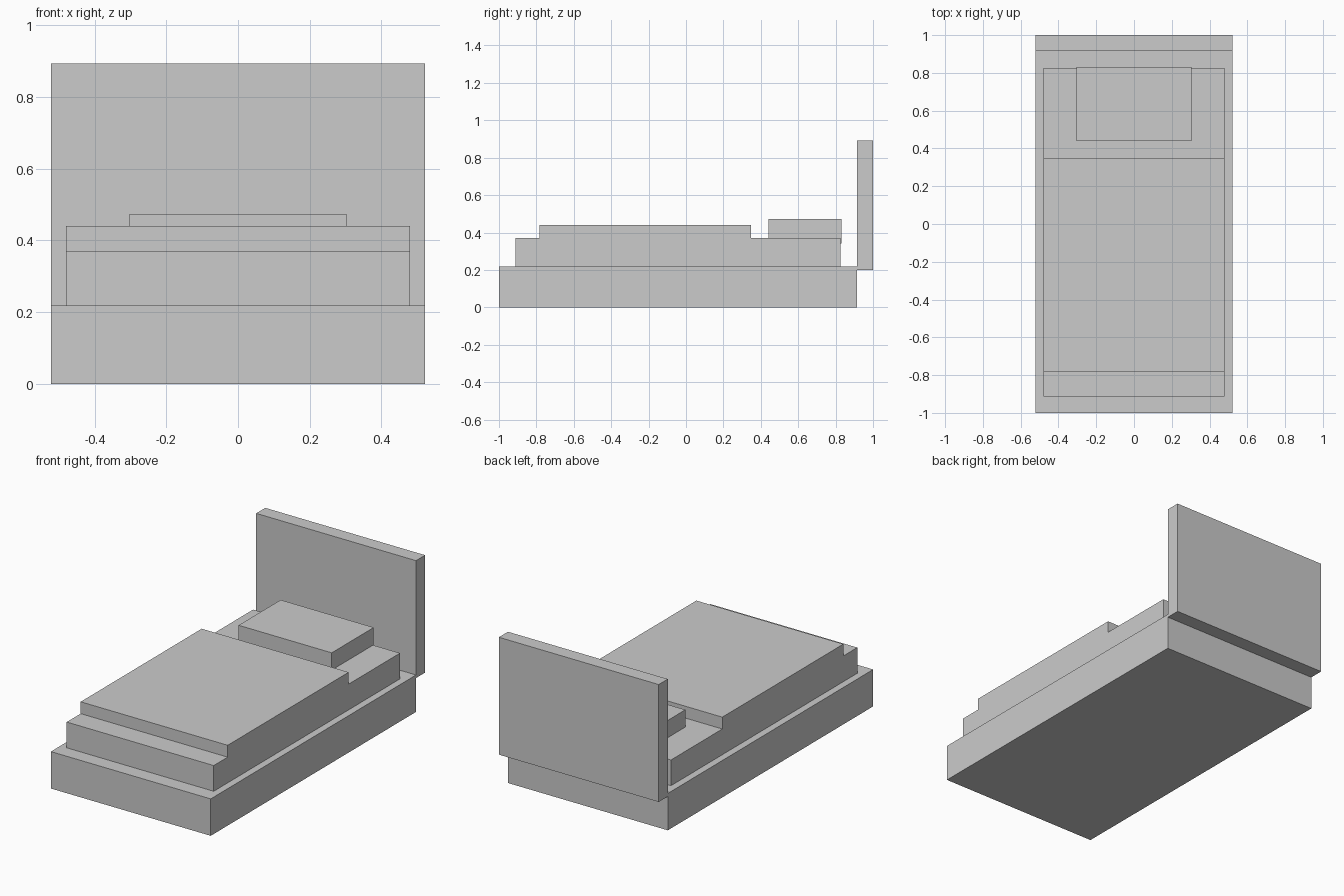
import bpy
import bmesh
from mathutils import Vector

default_cube = bpy.data.objects.get("Cube")
if default_cube:
    bpy.data.objects.remove(default_cube, do_unlink=True)

# One plain grey for every part
grey = bpy.data.materials.new("plain_grey")
grey.use_nodes = True
colour = (0.6, 0.6, 0.6, 1.0)
grey.diffuse_color = colour
grey.node_tree.nodes["Principled BSDF"].inputs["Base Color"].default_value = colour


def box(name, half_width, y_range, z_range):
    """Flat-sided block centred on x, spanning the given y and z ranges."""
    size = Vector((2 * half_width, y_range[1] - y_range[0], z_range[1] - z_range[0]))
    centre = Vector((0, sum(y_range) / 2, sum(z_range) / 2))
    bm = bmesh.new()
    bmesh.ops.create_cube(bm, size=1)
    bmesh.ops.scale(bm, vec=size, verts=bm.verts)
    bmesh.ops.translate(bm, vec=centre, verts=bm.verts)
    mesh = bpy.data.meshes.new(name)
    bm.to_mesh(mesh)
    bm.free()
    mesh.materials.append(grey)
    obj = bpy.data.objects.new(name, mesh)
    bpy.context.collection.objects.link(obj)
    return obj


# Bed frame and headboard
box("bed_base", 0.522, (-1.0, 0.915), (0.0, 0.218))
box("headboard", 0.522, (0.915, 1.0), (0.2, 0.893))

# Bedding
box("mattress", 0.48, (-0.912, 0.826), (0.218, 0.37))
box("blanket", 0.48, (-0.782, 0.347), (0.37, 0.44))
box("pillow", 0.304, (0.44, 0.832), (0.342, 0.472))
